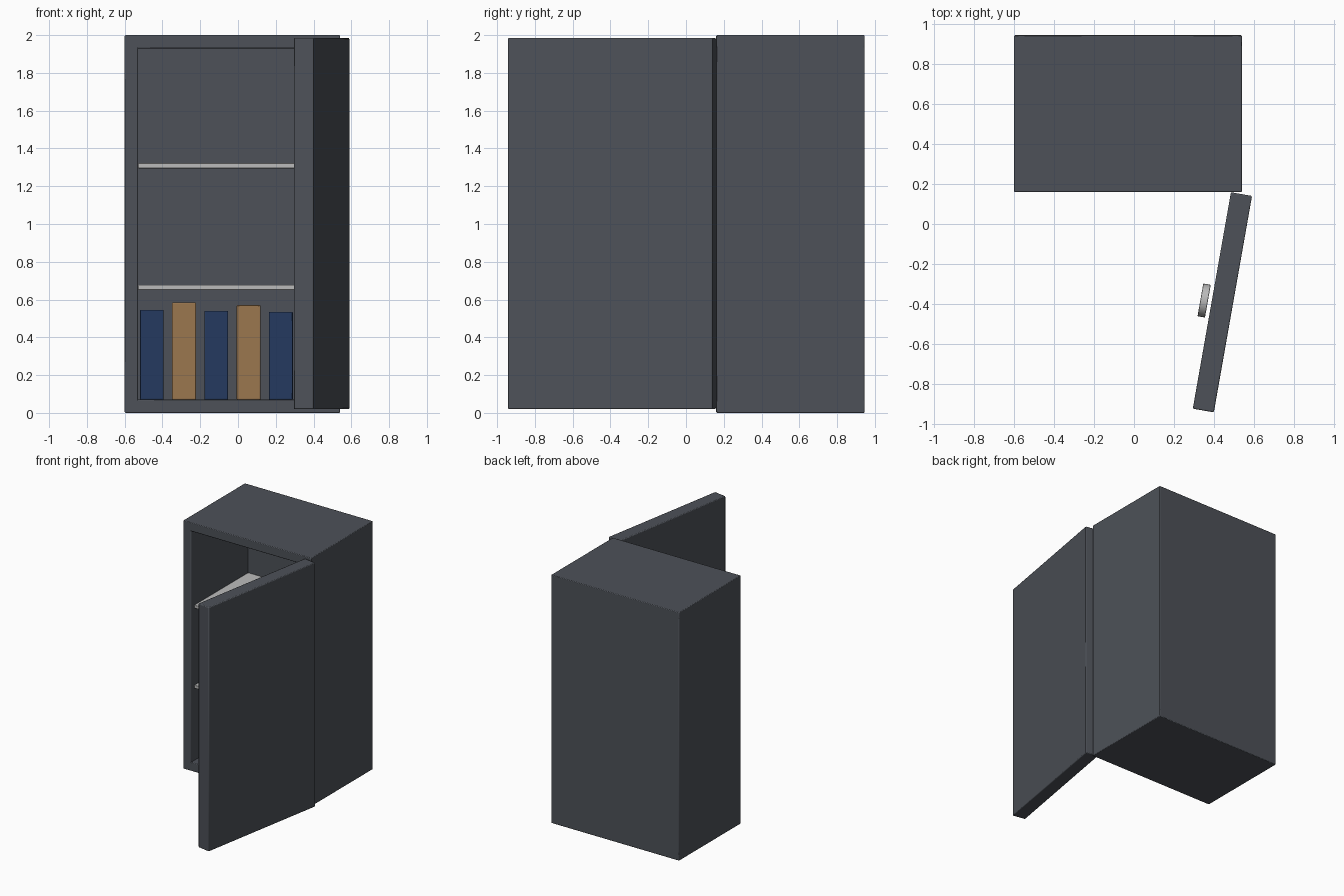
import bpy
import math
from mathutils import Matrix, Vector

old = bpy.data.objects.get("Cube")
if old:
    bpy.data.objects.remove(old, do_unlink=True)


def material(name, colour):
    m = bpy.data.materials.new(name)
    m.use_nodes = True
    m.diffuse_color = (*colour, 1)
    m.node_tree.nodes["Principled BSDF"].inputs["Base Color"].default_value = (*colour, 1)
    return m


STEEL = material("dark steel", (0.075, 0.083, 0.098))
SHELF = material("light grey metal", (0.5, 0.5, 0.5))
BLUE = material("navy binder", (0.018, 0.042, 0.115))
TAN = material("tan binder", (0.33, 0.185, 0.078))


def finish(name, mat, bevel):
    # Name, colour and softly bevel the active object
    ob = bpy.context.object
    ob.name = name
    ob.data.materials.append(mat)
    mod = ob.modifiers.new("soft edges", "BEVEL")
    mod.width = bevel
    mod.segments = 2
    mod.limit_method = "ANGLE"
    bpy.ops.object.shade_smooth_by_angle(angle=math.radians(30))
    return ob


def box(name, low, high, mat, bevel=0.005):
    low, high = Vector(low), Vector(high)
    bpy.ops.mesh.primitive_cube_add(size=1)
    ob = bpy.context.object
    ob.data.transform(Matrix.Diagonal((*(high - low), 1)))
    ob.location = (low + high) / 2
    return finish(name, mat, bevel)


# Cabinet shell
L, R, F, B, H = -0.6, 0.54, 0.16, 0.945, 2.0
WALL, BACK = 0.07, 0.06
box("right_wall", (L, F, 0), (L + WALL, B, H), STEEL)
box("left_wall", (R - WALL, F, 0), (R, B, H), STEEL)
box("floor_panel", (L, F, 0), (R, B, WALL), STEEL)
box("top_panel", (L, F, H - WALL), (R, B, H), STEEL)
box("back_panel", (L, B - BACK, 0), (R, B, H), STEEL)

# Shelves
for i, z in enumerate((0.65, 1.295)):
    box(f"shelf_{i + 1}", (L + WALL, F + 0.04, z), (R - WALL, B - BACK, z + 0.027), SHELF, 0.004)

# Row of binders on the floor panel
for i, top in enumerate((0.545, 0.585, 0.54, 0.57, 0.535, 0.58)):
    x = -0.457 + 0.171 * i
    box(f"binder_{i + 1}", (x - 0.063, 0.3, WALL), (x + 0.063, 0.8, top), TAN if i % 2 else BLUE)

# Open door, swung on the left front corner
SWING = math.radians(-10)
door = box("door", (-0.0535, -0.55, 0.02), (0.0535, 0.55, 1.985), STEEL, 0.006)
door.location.x, door.location.y = 0.4425, -0.392
door.rotation_euler.z = SWING

# Round dial on the inner side of the door
bpy.ops.mesh.primitive_cylinder_add(vertices=32, radius=0.083, depth=0.038)
dial = finish("door_dial", SHELF, 0.003)
dial.data.transform(Matrix.Rotation(math.pi / 2, 4, "Y"))
dial.location = (0.351, -0.383, 1.0)
dial.rotation_euler.z = SWING
